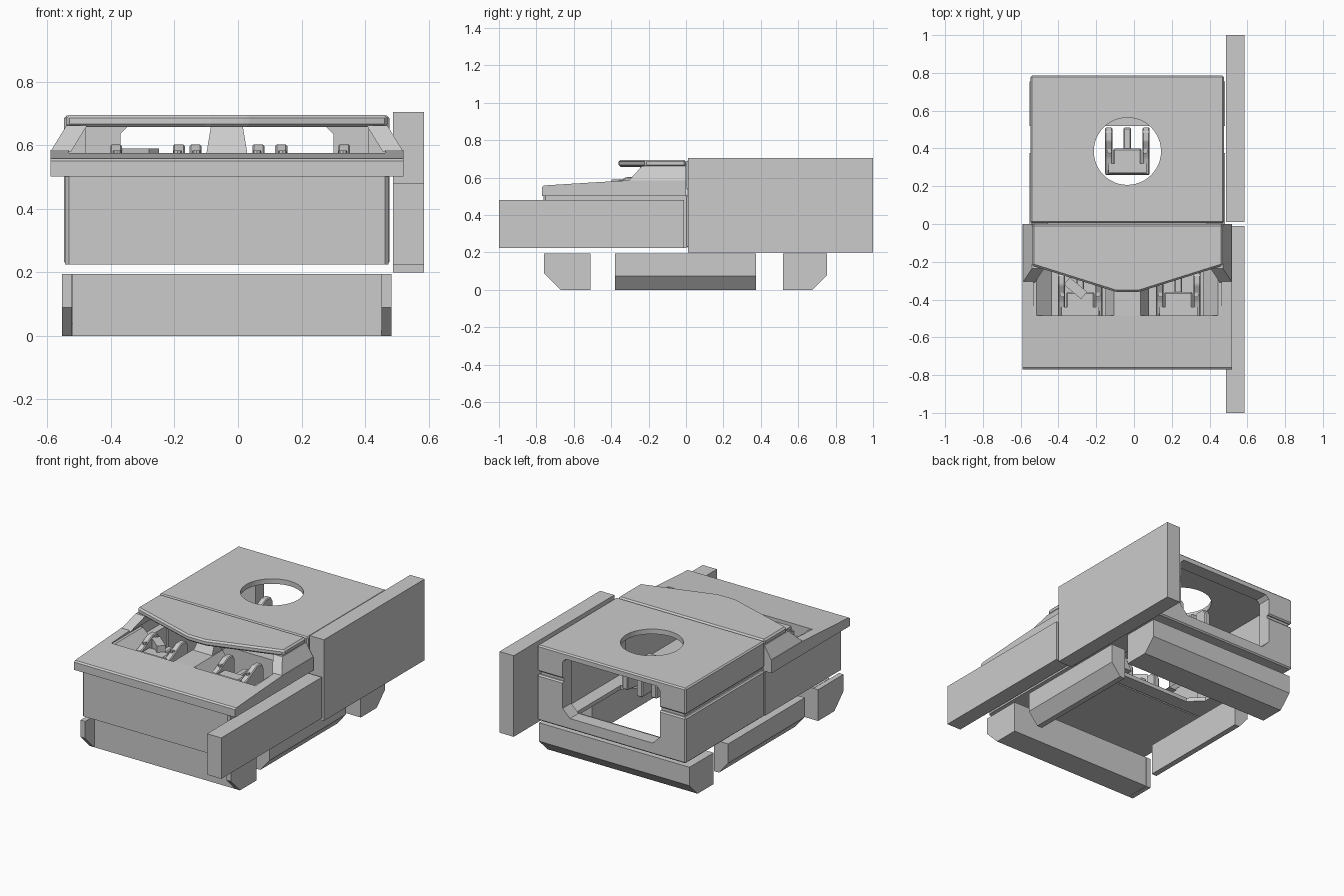
import bpy, bmesh, math
from mathutils import Matrix

if "Cube" in bpy.data.objects:
    bpy.data.objects.remove(bpy.data.objects["Cube"])

CX = -0.035   # centre line of the hull

grey = bpy.data.materials.new("plain_grey")
grey.diffuse_color = (0.6, 0.6, 0.6, 1)
grey.use_nodes = True
grey.node_tree.nodes["Principled BSDF"].inputs["Base Color"].default_value = grey.diffuse_color


def finish(name, bm, bevel=0):
    bmesh.ops.recalc_face_normals(bm, faces=bm.faces)
    if bevel:
        bmesh.ops.bevel(bm, geom=bm.edges[:], offset=bevel, segments=1, affect='EDGES')
    me = bpy.data.meshes.new(name)
    bm.to_mesh(me)
    bm.free()
    me.materials.append(grey)
    ob = bpy.data.objects.new(name, me)
    bpy.context.collection.objects.link(ob)
    return ob


def loft(name, lower, upper, bevel=0):
    """Solid between two matching outlines of 3D points."""
    bm = bmesh.new()
    a = [bm.verts.new(p) for p in lower]
    b = [bm.verts.new(p) for p in upper]
    n = len(a)
    bm.faces.new(a)
    bm.faces.new(b)
    for i in range(n):
        j = (i + 1) % n
        bm.faces.new((a[i], a[j], b[j], b[i]))
    return finish(name, bm, bevel)


def prism(name, axis, pts, lo, hi, bevel=0):
    """Extrude a 2D outline along an axis."""
    put = {'x': lambda p, t: (t, p[0], p[1]),
           'y': lambda p, t: (p[0], t, p[1]),
           'z': lambda p, t: (p[0], p[1], t)}[axis]
    return loft(name, [put(p, lo) for p in pts], [put(p, hi) for p in pts], bevel)


def box(name, x, y, z, bevel=0):
    return prism(name, 'z', [(x[0], y[0]), (x[1], y[0]), (x[1], y[1]), (x[0], y[1])], z[0], z[1], bevel)


def rect(x0, x1, y0, y1, z):
    return [(x0, y0, z), (x1, y0, z), (x1, y1, z), (x0, y1, z)]


def cut(ob, *cutters):
    for c in cutters:
        m = ob.modifiers.new("cut", 'BOOLEAN')
        m.operation, m.solver, m.object = 'DIFFERENCE', 'EXACT', c
        bpy.context.view_layer.objects.active = ob
        bpy.ops.object.modifier_apply(modifier=m.name)
    for c in cutters:
        bpy.data.objects.remove(c)


def mx(s, d):
    """x at distance d from the centre line on side s."""
    return CX + s * d


def mirrored(half):
    """Close a half outline given as (distance, other) about the centre line."""
    return [(mx(1, d), v) for d, v in half] + [(mx(-1, d), v) for d, v in reversed(half)]


# Side panels, laid out along the right
box("rear_side_panel", (0.487, 0.585), (0.01, 1.0), (0.2, 0.705))
box("front_side_panel", (0.487, 0.585), (-1.0, -0.01), (0.225, 0.48))

# Bottom bumpers
cheek = [(-0.76, 0.195), (-0.76, 0.09), (-0.67, 0), (-0.51, 0), (-0.51, 0.195)]
box("front_bumper", (-0.52, 0.452), (-0.67, -0.51), (0, 0.195))
for s in (-1, 1):
    xs = sorted((mx(s, 0.487), mx(s, 0.518)))
    prism("front_bumper_cheek", 'x', cheek, xs[0], xs[1])
prism("rear_bumper", 'x', [(0.755, 0.195), (0.755, 0.08), (0.675, 0), (0.518, 0), (0.518, 0.195)], -0.553, 0.483)
for s in (-1, 1):
    prism("side_skid", 'y', [(mx(s, 0.518), 0.195), (mx(s, 0.518), 0.075), (mx(s, 0.455), 0),
                             (mx(s, 0.42), 0), (mx(s, 0.42), 0.195)], -0.38, 0.375)

# Front hull tub, open at the top and toward the rear
tub = prism("front_hull", 'z', mirrored([(0.497, -0.762), (0.509, -0.75), (0.509, 0.002)]), 0.225, 0.51)
cut(tub, box("cutter", (-0.49, 0.42), (-0.71, 0.1), (0.25, 0.6)))

# Rear hull: two layers with a seam, hollow, with round hatch and rear doorway
layers = [box("rear_hull_upper", (-0.547, 0.477), (0.004, 0.785), (0.53, 0.693), 0.008),
          box("rear_hull_seam", (-0.53, 0.46), (0.008, 0.77), (0.5, 0.54)),
          box("rear_hull_lower", (-0.547, 0.477), (0.004, 0.785), (0.225, 0.51), 0.008)]
for i, part in enumerate(layers):
    cutters = [box("cutter", (-0.48, 0.41), (-0.1, 0.7), (0.25, 0.662)),
               prism("cutter", 'y', mirrored([(0.285, 0.295), (0.335, 0.345), (0.335, 0.635), (0.313, 0.657)]), 0.6, 0.9)]
    if i == 0:
        circle = [(CX + 0.178 * math.cos(t * math.pi / 24), 0.385 + 0.178 * math.sin(t * math.pi / 24)) for t in range(48)]
        cutters.append(prism("cutter", 'z', circle, 0.6, 0.8))
    if i == 2:
        cutters.append(prism("cutter", 'z', mirrored([(0.28, 0.1), (0.36, 0.18), (0.36, 0.6), (0.28, 0.68)]), 0.1, 0.3))
    cut(part, *cutters)

# Front cover: sloping deck, side rails, slanted cheeks, centre post and roof
prism("cover_deck", 'x', [(-0.77, 0.502), (-0.77, 0.55), (-0.76, 0.558), (-0.485, 0.575), (-0.485, 0.502)], -0.59, 0.52)
for s in (-1, 1):
    xs = sorted((mx(s, 0.497), mx(s, 0.555)))
    prism("cover_rail", 'x', [(-0.485, 0.502), (-0.485, 0.575), (-0.31, 0.585), (0, 0.585), (0, 0.502)], xs[0], xs[1])
    loft("cover_cheek", rect(mx(s, 0.555), mx(s, 0.49), -0.31, 0, 0.58),
         rect(mx(s, 0.505), mx(s, 0.44), -0.235, 0, 0.662))
    # sloped lining below the rail
    loft("cockpit_lining", rect(mx(s, 0.5), mx(s, 0.4), -0.485, -0.2, 0.5),
         rect(mx(s, 0.5), mx(s, 0.48), -0.485, -0.2, 0.57))
loft("cover_centre_bar", rect(-0.15, 0.08, -0.485, -0.2, 0.502), rect(-0.105, 0.035, -0.485, -0.2, 0.575))
loft("cover_centre_post", rect(-0.1, 0.03, -0.3, -0.2, 0.57), rect(-0.085, 0.015, -0.24, -0.2, 0.66))
prism("cover_roof", 'z', [(mx(-1, 0.505), 0), (mx(1, 0.505), 0), (mx(1, 0.505), -0.22), (mx(1, 0.06), -0.36),
                          (mx(-1, 0.06), -0.36), (mx(-1, 0.505), -0.22)], 0.657, 0.695, 0.01)


# Crew seats with two arms, a centre post and small knobs
def seat(x, y):
    box("seat_block", (x - 0.075, x + 0.075), (y - 0.05, y + 0.05), (0.4, 0.55), 0.008)
    loft("seat_back", rect(x - 0.11, x + 0.11, y - 0.09, y - 0.03, 0.42),
         rect(x - 0.1, x + 0.1, y - 0.08, y - 0.03, 0.555))
    box("seat_post", (x - 0.02, x + 0.02), (y + 0.03, y + 0.16), (0.4, 0.53), 0.006)
    for s in (-1, 1):
        xs = sorted((x + s * 0.08, x + s * 0.118))
        prism("seat_arm", 'x', [(y - 0.09, 0.45), (y - 0.09, 0.53), (y, 0.555), (y + 0.09, 0.602), (y + 0.14, 0.602),
                                (y + 0.16, 0.57), (y + 0.16, 0.42), (y, 0.4)], xs[0], xs[1], 0.005)
        knob = [(x + s * 0.095 + 0.013 * math.cos(a * math.pi / 4), y + 0.035 + 0.013 * math.sin(a * math.pi / 4)) for a in range(8)]
        prism("seat_knob", 'z', knob, 0.54, 0.583)


seat(CX, 0.35)
seat(0.235, -0.41)
seat(-0.285, -0.41)

# Angled console beside the left seat
console = box("angled_console", (-0.06, 0.06), (-0.025, 0.025), (-0.04, 0.04))
console.data.transform(Matrix.Translation((-0.31, -0.34, 0.55)) @ Matrix.Rotation(math.radians(-40), 4, 'Z'))
